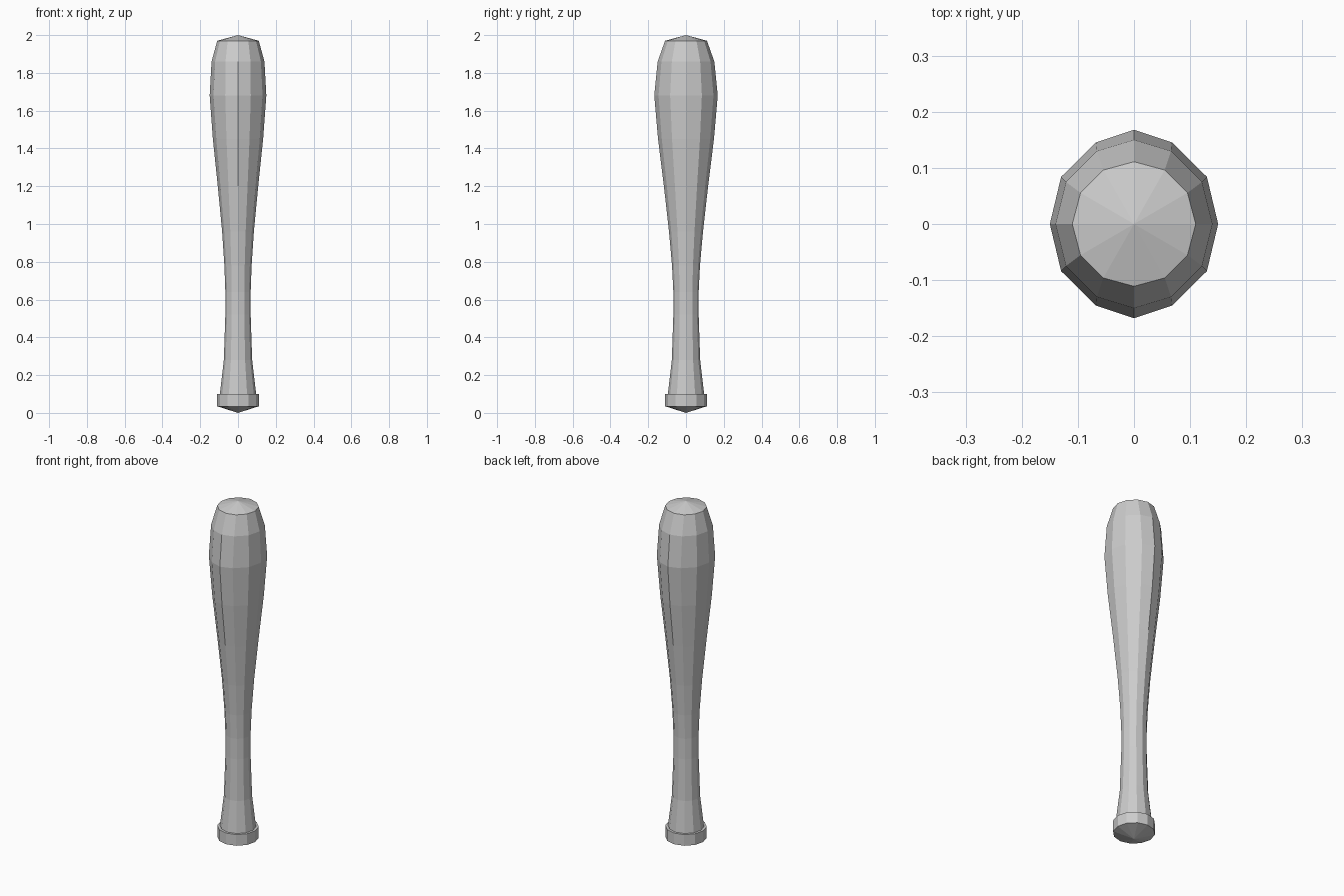
import bpy, bmesh
from math import cos, sin, pi

if "Cube" in bpy.data.objects:
    bpy.data.objects.remove(bpy.data.objects["Cube"])

SIDES = 12

# Profile rings: height, half width in x, half width in y
PROFILE = [
    (0.035, 0.110, 0.110),   # knob
    (0.100, 0.110, 0.110),
    (0.100, 0.096, 0.096),   # handle
    (0.280, 0.075, 0.075),
    (0.520, 0.067, 0.067),
    (0.640, 0.067, 0.067),
    (0.780, 0.072, 0.074),
    (0.960, 0.084, 0.090),   # barrel
    (1.200, 0.107, 0.117),
    (1.450, 0.133, 0.148),
    (1.680, 0.150, 0.168),
    (1.860, 0.140, 0.150),
    (1.970, 0.110, 0.111),
]


def make_ring(bm, z, rx, ry):
    verts = []
    for i in range(SIDES):
        a = 2 * pi * i / SIDES
        x, y = rx * cos(a), ry * sin(a)
        # front and back ridges of the barrel are slightly pinched
        if i % 6 in (2, 4):
            x *= 1 - 5.5 * (ry - rx)
        verts.append(bm.verts.new((x, y, z)))
    return verts


def cap(bm, ring, z):
    tip = bm.verts.new((0, 0, z))
    for i in range(SIDES):
        bm.faces.new((ring[i], ring[(i + 1) % SIDES], tip))


bm = bmesh.new()
rings = [make_ring(bm, *p) for p in PROFILE]

# Faceted sides
for lo, hi in zip(rings, rings[1:]):
    for i in range(SIDES):
        j = (i + 1) % SIDES
        bm.faces.new((lo[i], lo[j], hi[j], hi[i]))

# Shallow pointed ends
cap(bm, rings[0], 0.0)
cap(bm, rings[-1], 2.0)

bmesh.ops.recalc_face_normals(bm, faces=bm.faces)
mesh = bpy.data.meshes.new("bat")
bm.to_mesh(mesh)
bm.free()
bpy.context.collection.objects.link(bpy.data.objects.new("bat", mesh))
